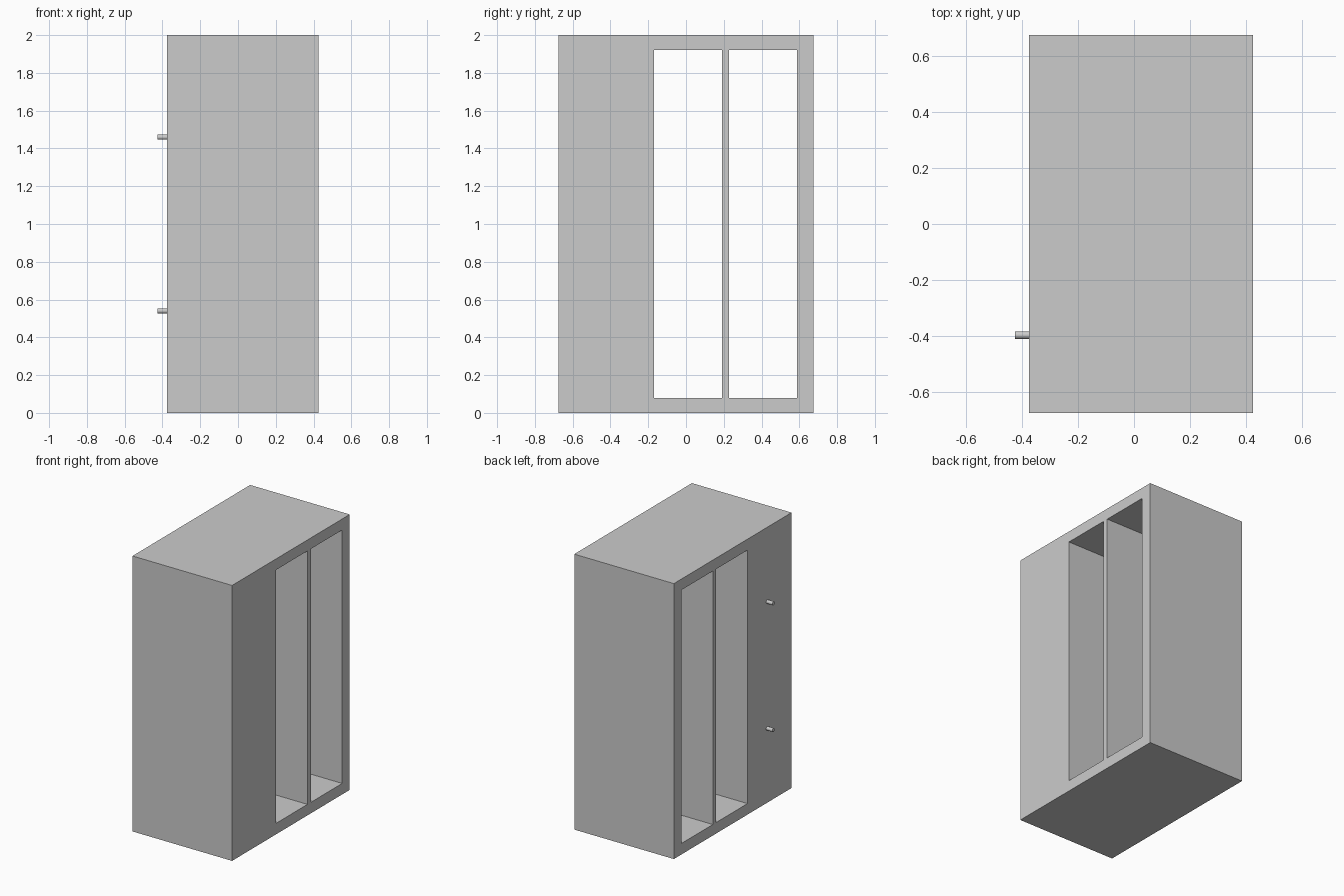
import bpy
from math import radians

if "Cube" in bpy.data.objects:
    bpy.data.objects.remove(bpy.data.objects["Cube"])


def add_rectangle(curve, y0, y1, z0, z1):
    spline = curve.splines.new('POLY')
    spline.points.add(3)
    for p, (y, z) in zip(spline.points, ((y0, z0), (y1, z0), (y1, z1), (y0, z1))):
        p.co = (y, z, 0, 1)
    spline.use_cyclic_u = True
    spline.use_smooth = False


# Cabinet body: side profile with two tall openings, extruded along x
profile = bpy.data.curves.new("cabinet_body", 'CURVE')
profile.dimensions = '2D'
profile.fill_mode = 'BOTH'
profile.extrude = 0.4
add_rectangle(profile, -0.675, 0.675, 0, 2)
for y0 in (-0.17, 0.228):
    add_rectangle(profile, y0, y0 + 0.36, 0.08, 1.92)
body = bpy.data.objects.new("cabinet_body", profile)
body.rotation_euler = (radians(90), 0, radians(90))
body.location.x = 0.025
bpy.context.collection.objects.link(body)
bpy.context.view_layer.objects.active = body
body.select_set(True)
bpy.ops.object.convert(target='MESH')
bpy.ops.object.shade_flat()

# Two round pegs on the closed section
for name, z in (("lower_peg", 0.54), ("upper_peg", 1.46)):
    bpy.ops.mesh.primitive_cylinder_add(vertices=24, radius=0.0135, depth=0.05,
                                        location=(-0.4, -0.397, z),
                                        rotation=(0, radians(90), 0))
    bpy.context.object.name = name
    bpy.ops.object.shade_smooth_by_angle()
